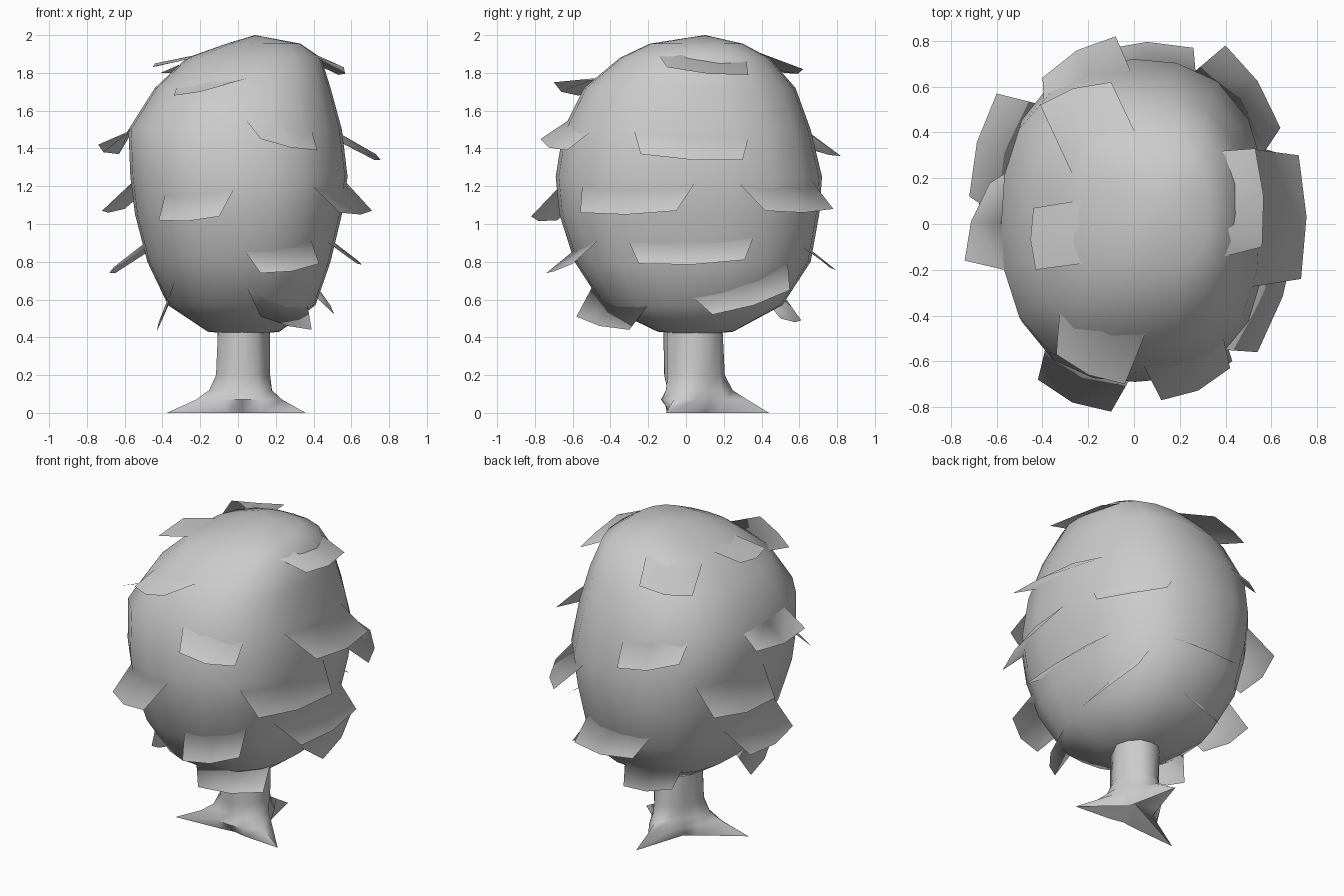
import bpy
from math import cos, sin, radians, tau
from mathutils import Vector

if "Cube" in bpy.data.objects:
    bpy.data.objects.remove(bpy.data.objects["Cube"])


def make(name, verts, faces, angle=60):
    me = bpy.data.meshes.new(name)
    me.from_pydata(verts, [], faces)
    me.update()
    ob = bpy.data.objects.new(name, me)
    bpy.context.collection.objects.link(ob)
    bpy.ops.object.select_all(action='DESELECT')
    ob.select_set(True)
    bpy.context.view_layer.objects.active = ob
    bpy.ops.object.shade_smooth_by_angle(angle=radians(angle))
    return ob


def loft(name, rings, bottom, top, angle=60):
    n = len(rings[0])
    verts = [v for r in rings for v in r] + [bottom, top]
    faces = []
    for k in range(len(rings) - 1):
        for i in range(n):
            j = (i + 1) % n
            faces.append((k*n + i, k*n + j, k*n + n + j, k*n + n + i))
    last = (len(rings) - 1) * n
    b, t = len(verts) - 2, len(verts) - 1
    for i in range(n):
        j = (i + 1) % n
        faces.append((j, i, b))
        faces.append((last + i, last + j, t))
    return make(name, verts, faces, angle)


# Crown: z, then x and y limits of every cross-section
sections = [
    (0.43, -0.16, 0.22, -0.15, 0.25),
    (0.57, -0.37, 0.41, -0.44, 0.51),
    (0.80, -0.48, 0.49, -0.59, 0.66),
    (1.05, -0.545, 0.55, -0.67, 0.705),
    (1.25, -0.57, 0.58, -0.69, 0.72),
    (1.50, -0.58, 0.55, -0.65, 0.66),
    (1.72, -0.44, 0.49, -0.54, 0.58),
    (1.88, -0.27, 0.44, -0.35, 0.44),
    (1.955, -0.06, 0.33, -0.19, 0.30),
]


def oval(z, x0, x1, y0, y1, n=20, e=2.5):
    pts = []
    for i in range(n):
        c, s = cos(tau * i / n), sin(tau * i / n)
        k = (abs(c)**e + abs(s)**e) ** (-1 / e)
        pts.append(((x0 + x1)/2 + (x1 - x0)/2*c*k,
                    (y0 + y1)/2 + (y1 - y0)/2*s*k, z))
    return pts


crown = loft("crown", [oval(*s) for s in sections], (0.04, 0.05, 0.41), (0.09, 0.1, 2.0))
bpy.context.view_layer.update()

# Leaf flaps: two ends of each hanging lower edge
flaps = [
    # top tier
    (-0.34, -0.57, 1.68, -0.04, -0.70, 1.75),
    (0.56, -0.10, 1.83, 0.53, 0.33, 1.79),
    (-0.10, 0.62, 1.82, -0.41, 0.52, 1.80),
    (-0.44, 0.07, 1.85, -0.43, -0.20, 1.84),
    # upper tier
    (0.12, -0.77, 1.45, 0.42, -0.63, 1.39),
    (0.73, -0.24, 1.37, 0.72, 0.30, 1.34),
    (-0.08, 0.82, 1.36, -0.40, 0.64, 1.40),
    (-0.63, 0.18, 1.37, -0.74, -0.16, 1.42),
    # middle tier
    (-0.42, -0.68, 1.02, -0.10, -0.82, 1.04),
    (0.54, -0.56, 1.06, 0.71, -0.05, 1.07),
    (0.64, 0.42, 1.07, 0.40, 0.78, 1.08),
    (-0.60, 0.57, 1.08, -0.72, 0.12, 1.07),
    # lower tier
    (0.12, -0.74, 0.74, 0.43, -0.60, 0.79),
    (0.63, -0.25, 0.79, 0.63, 0.31, 0.81),
    (0.26, 0.77, 0.77, -0.15, 0.76, 0.77),
    (-0.65, 0.27, 0.74, -0.66, -0.15, 0.77),
    # bottom tier
    (0.12, -0.58, 0.51, 0.39, -0.30, 0.44),
    (0.51, 0.14, 0.52, 0.43, 0.55, 0.65),
    (0.02, 0.61, 0.49, -0.25, 0.50, 0.50),
    (-0.43, -0.05, 0.43, -0.38, -0.34, 0.55),
]
for i, f in enumerate(flaps):
    p, q = Vector(f[:3]), Vector(f[3:])
    mid = (p + q) / 2
    mid = Vector((mid.x * 1.04, mid.y * 1.04, mid.z - 0.015))
    # how far the flap reaches back over the crown
    up, pull = 0.14, 0.88
    if p.z > 1.78:
        up, pull = 0.09, 0.45
    elif p.z > 1.6:
        up, pull = 0.09, 0.72
    elif p.z < 0.9 and p.z > 0.45:
        up = 0.10
    root, up_normals = [], []
    for k, v in enumerate((p, mid, q)):
        guess = Vector((v.x * pull, v.y * pull, v.z + up))
        guess += (q - p) * (k - 1) * (0.3 if pull < 0.8 else 0.2)
        hit = crown.closest_point_on_mesh(guess)
        root.append(hit[1] - hit[2] * 0.006)
        up_normals.append(hit[2].copy())
    verts = [p, mid, q] + root
    faces = [(0, 1, 4, 3), (1, 2, 5, 4)]
    # every flap faces up and outwards, shaded to blend into the crown
    out = (mid - p).cross(root[1] - mid)
    if out.dot(up_normals[1]) < 0:
        faces = [tuple(reversed(t)) for t in faces]
        out.negate()
    ob = make(f"leaf_flap_{i + 1}", verts, faces)
    tips = [(out.normalized() + n).normalized() for n in up_normals]
    ob.data.normals_split_custom_set_from_vertices(tips + up_normals)

# Trunk with three pointed roots
roots = [(87, 0.40), (199, 0.43), (336, 0.36)]
rings = []
for z, root, near, far in [(0, 1.0, 0.15, 0.11), (0.07, 0.62, 0.17, 0.15),
                           (0.12, 0.45, 0.15, 0.12), (0.2, 0.36, 0.14, 0.135),
                           (0.48, 0.33, 0.14, 0.14)]:
    ring = []
    for i in range(12):
        a0, length = roots[i // 4]
        a1 = roots[(i // 4 + 1) % 3][0] + (360 if i >= 8 else 0)
        a = radians(a0 + (a1 - a0) * (i % 4) / 4)
        r = (root * length, near, far, near)[i % 4]
        stretch = 1.15 if z > 0.05 else 1.0
        ring.append((0.03 + r * cos(a), 0.04 + r * sin(a) * stretch, z))
    rings.append(ring)
loft("trunk", rings, (0.03, 0.04, 0.08), (0.03, 0.04, 0.5))
